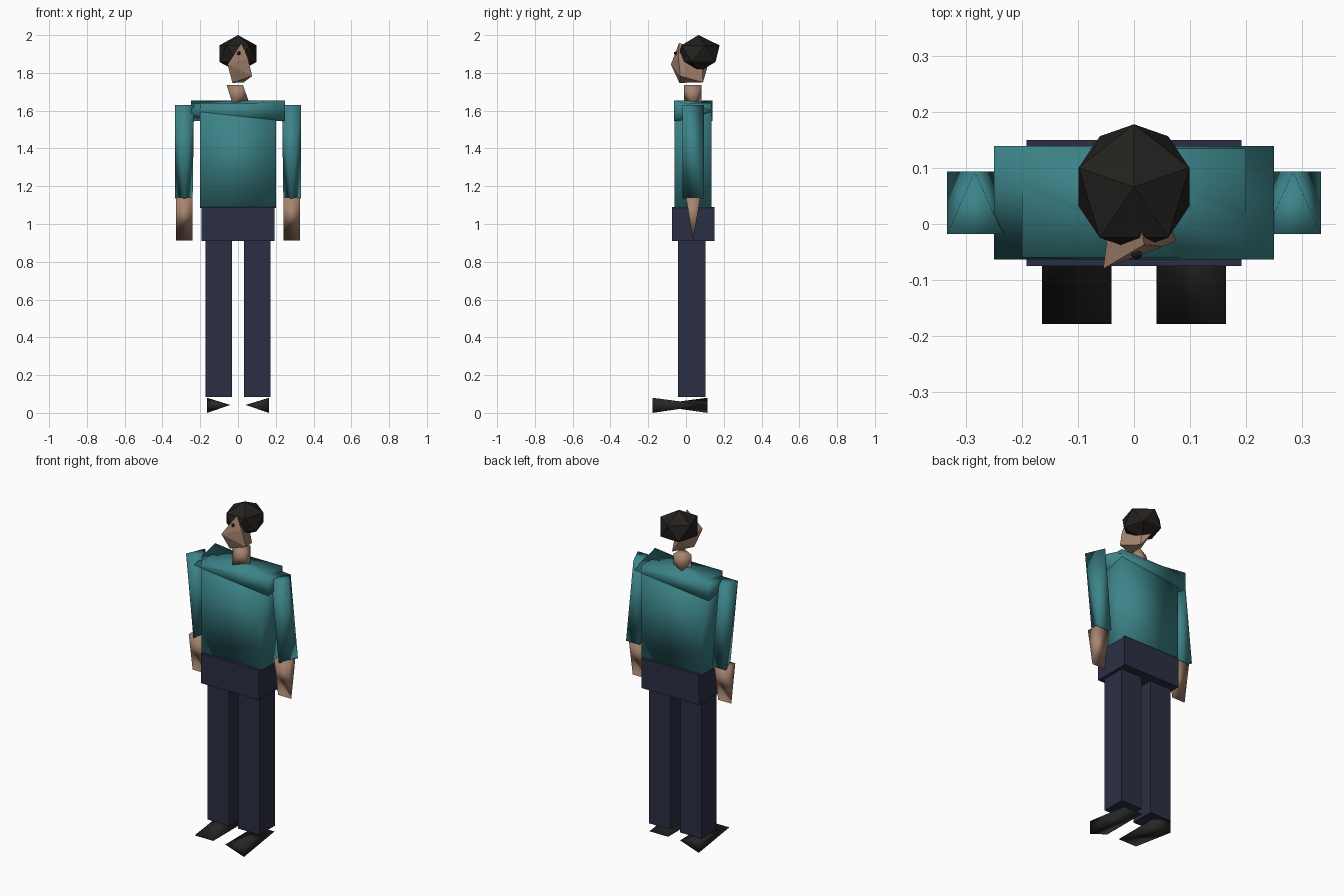
import bpy, bmesh, math

if "Cube" in bpy.data.objects:
    bpy.data.objects.remove(bpy.data.objects["Cube"])


def material(name, rgb):
    m = bpy.data.materials.new(name)
    m.diffuse_color = (*rgb, 1)
    m.use_nodes = True
    m.node_tree.nodes["Principled BSDF"].inputs["Base Color"].default_value = m.diffuse_color
    return m


TEAL = material("teal_cloth", (0.045, 0.23, 0.25))
NAVY = material("navy_cloth", (0.024, 0.028, 0.055))
SKIN = material("skin", (0.38, 0.23, 0.16))
DARK = material("dark_hair", (0.017, 0.015, 0.013))
BLACK = material("black_leather", (0.02, 0.02, 0.021))


def finish(name, bm, mat, smooth):
    bmesh.ops.recalc_face_normals(bm, faces=bm.faces)
    for f in bm.faces:
        f.smooth = smooth
    me = bpy.data.meshes.new(name)
    bm.to_mesh(me)
    bm.free()
    me.materials.append(mat)
    ob = bpy.data.objects.new(name, me)
    bpy.context.collection.objects.link(ob)
    return ob


def box(name, lo, hi, mat, smooth=False):
    bm = bmesh.new()
    bmesh.ops.create_cube(bm, size=1)
    for v in bm.verts:
        v.co = [(a + b) / 2 + c * (b - a) for a, b, c in zip(lo, hi, v.co)]
    return finish(name, bm, mat, smooth)


def facet(name, pts, mat, smooth=True):
    """Low-poly solid: the convex hull of a few corner points."""
    bm = bmesh.new()
    for p in pts:
        bm.verts.new(p)
    bmesh.ops.convex_hull(bm, input=bm.verts)
    return finish(name, bm, mat, smooth)


def ico(name, centre, scale, mat, turn=0):
    bm = bmesh.new()
    bmesh.ops.create_icosphere(bm, subdivisions=1, radius=1)
    c, s = math.cos(turn), math.sin(turn)
    for v in bm.verts:
        x, y, z = v.co
        v.co = (centre[0] + scale[0] * (c * x - s * y),
                centre[1] + scale[1] * (s * x + c * y),
                centre[2] + scale[2] * z)
    return finish(name, bm, mat, False)


# Trunk
box("hips", (-0.192, -0.075, 0.91), (0.192, 0.15, 1.09), NAVY)
box("torso", (-0.2, -0.06, 1.085), (0.2, 0.135, 1.64), TEAL, True)

# Shoulder yoke: a box with two opposite upright edges pinched to points
facet("shoulder_yoke", [
    (-0.25, 0.139, 1.655), (-0.25, 0.139, 1.545),
    (0.25, -0.063, 1.655), (0.25, -0.063, 1.545),
    (-0.25, -0.063, 1.60), (0.25, 0.139, 1.60)], TEAL)

for s, side in ((-1, "left"), (1, "right")):
    # Legs
    box(side + "_leg", (s * 0.102 - 0.071, -0.042, 0.083),
        (s * 0.102 + 0.071, 0.102, 0.912), NAVY)
    # Sleeves: triangle at the top, opposite triangle at the bottom
    facet(side + "_sleeve", [
        (s * 0.333, -0.018, 1.63), (s * 0.233, -0.018, 1.63), (s * 0.284, 0.094, 1.63),
        (s * 0.333, 0.094, 1.135), (s * 0.24, 0.094, 1.135), (s * 0.284, -0.018, 1.135)], TEAL)
    # Hands: wedges tapering to a bottom edge
    facet(side + "_hand", [
        *[(s * x, y, 1.14) for x in (0.24, 0.328) for y in (0.0, 0.076)],
        (s * 0.24, 0.038, 0.912), (s * 0.328, 0.038, 0.912)], SKIN)
    # Shoes: one tall outer edge, front on the right and back on the left
    front, back = -0.178, 0.113
    tall, low = (front, back) if s > 0 else (back, front)
    facet(side + "_shoe", [
        (s * 0.164, tall, 0.0), (s * 0.164, tall, 0.08), (s * 0.164, low, 0.042),
        (s * 0.04, front, 0.042), (s * 0.04, back, 0.042)], BLACK)

# Neck
facet("neck", [
    (-0.06, 0.035, 1.735), (0.027, -0.01, 1.735), (0.027, 0.082, 1.735),
    (0.06, 0.035, 1.64), (-0.03, -0.01, 1.64), (-0.03, 0.082, 1.64)], SKIN)

# Head
facet("head", [
    (-0.055, -0.08, 1.845), (-0.03, -0.035, 1.747), (0.075, -0.03, 1.783),
    (0.052, -0.04, 1.88), (0.018, -0.037, 1.958), (0.03, 0.09, 1.75),
    (-0.03, 0.113, 1.83), (0.0, 0.08, 1.93)], SKIN, False)
ico("eye", (0.005, -0.055, 1.904), (0.011, 0.009, 0.011), DARK)

# Hair
ico("hair", (0, 0.066, 1.902), (0.116, 0.125, 0.098), DARK, math.pi / 2)
